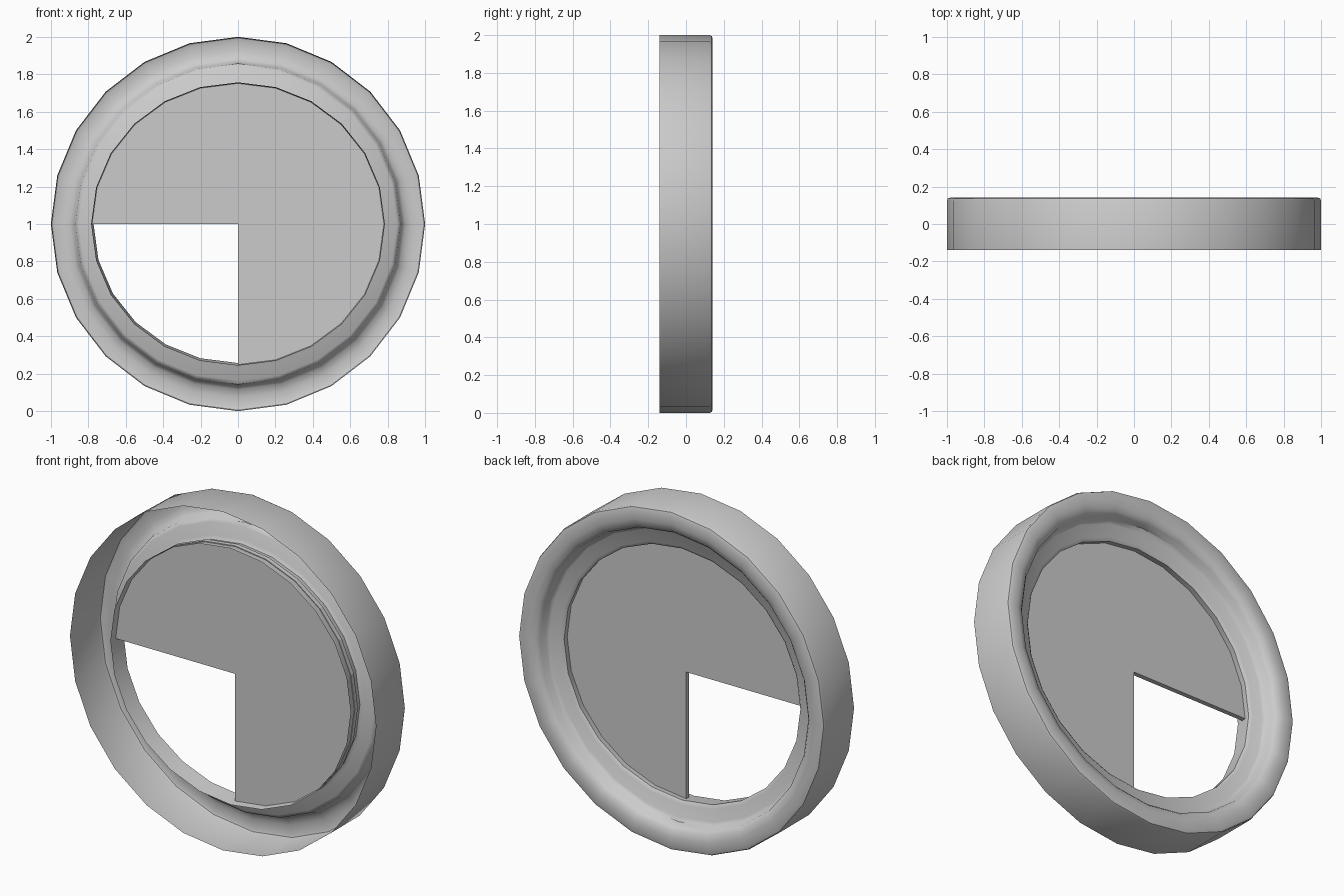
import bpy, bmesh
from math import sin, cos, pi, radians

if "Cube" in bpy.data.objects:
    bpy.data.objects.remove(bpy.data.objects["Cube"])

SIDES = 24
CZ = 1.0


def point(i, rx, rz, y):
    a = 2 * pi * i / SIDES
    return (rx * cos(a), y, CZ + rz * sin(a))


def finish(bm, name):
    bmesh.ops.recalc_face_normals(bm, faces=bm.faces)
    mesh = bpy.data.meshes.new(name)
    bm.to_mesh(mesh)
    bm.free()
    ob = bpy.data.objects.new(name, mesh)
    bpy.context.collection.objects.link(ob)
    return ob


# Ring frame: open-fronted sheet, profile (x radius, z radius, y)
profile = [
    (1.0, 1.0, -0.14), (1.0, 1.0, 0.125), (0.995, 0.995, 0.136),
    (0.98, 0.98, 0.141), (0.93, 0.925, 0.141), (0.895, 0.885, 0.13),
    (0.877, 0.866, 0.11), (0.868, 0.857, 0.07), (0.85, 0.837, 0.055),
    (0.79, 0.763, 0.05), (0.772, 0.743, 0.035), (0.785, 0.757, -0.07),
]
bm = bmesh.new()
loops = [[bm.verts.new(point(i, *p)) for i in range(SIDES)] for p in profile]
for a, b in zip(loops, loops[1:]):
    for i in range(SIDES):
        j = (i + 1) % SIDES
        bm.faces.new((a[i], a[j], b[j], b[i]))
ring = finish(bm, "ring_frame")
bpy.context.view_layer.objects.active = ring
ring.select_set(True)
bpy.ops.object.shade_smooth_by_angle(angle=radians(40))

# Three-quarter panel, lower left quarter left open
bm = bmesh.new()
steps = range(-SIDES // 4, SIDES // 2 + 1)
outline = [bm.verts.new((0, -0.028, CZ))]
outline += [bm.verts.new(point(i, 0.783, 0.756, -0.028)) for i in steps]
face = bm.faces.new(outline)
new = bmesh.ops.extrude_face_region(bm, geom=[face], use_keep_orig=True)
for v in new["geom"]:
    if isinstance(v, bmesh.types.BMVert):
        v.co.y = 0.0
finish(bm, "three_quarter_panel")
